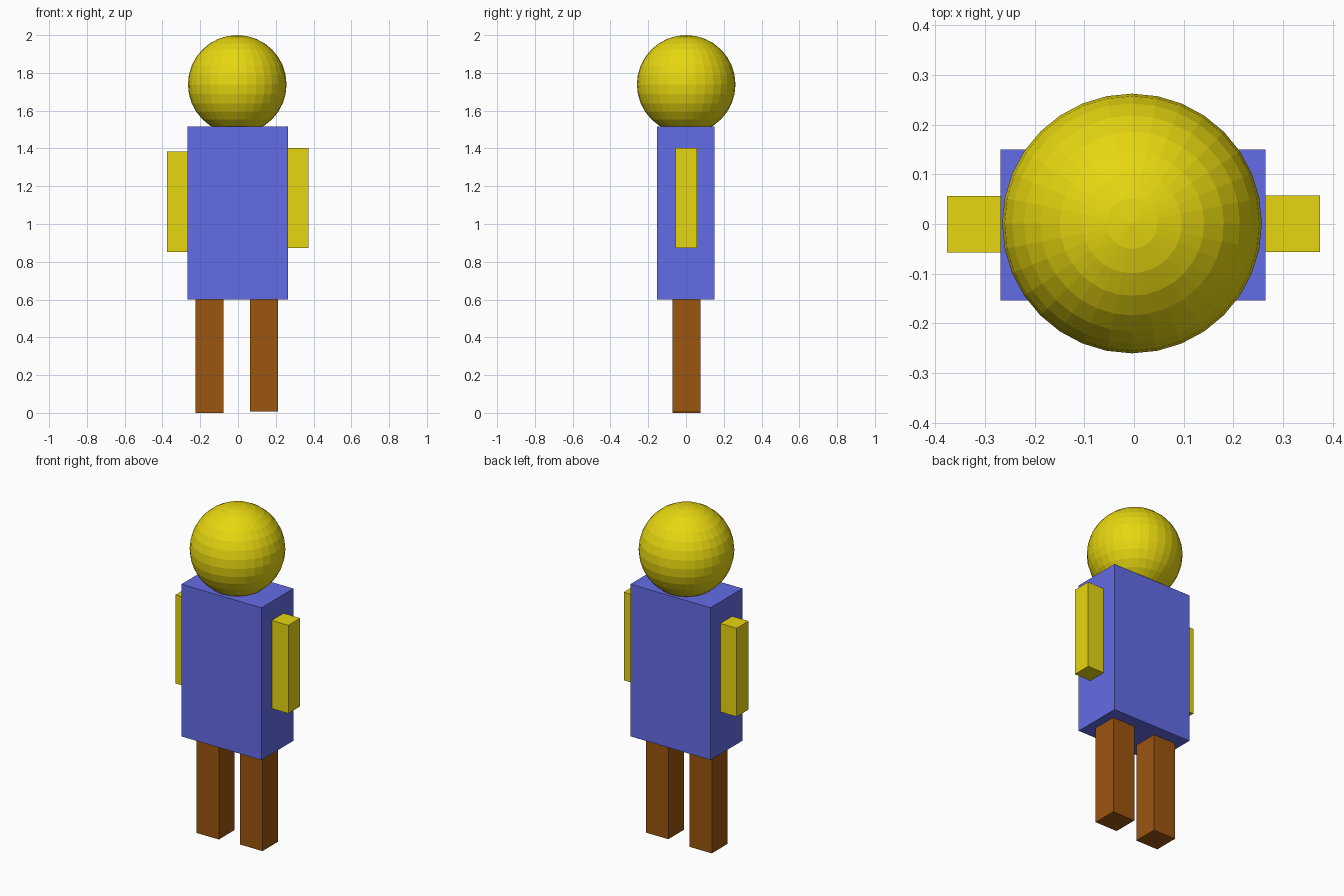
import bpy

if "Cube" in bpy.data.objects:
    bpy.data.objects.remove(bpy.data.objects["Cube"])


def material(name, rgb):
    m = bpy.data.materials.new(name)
    m.diffuse_color = (*rgb, 1)
    m.use_nodes = True
    m.node_tree.nodes["Principled BSDF"].inputs["Base Color"].default_value = m.diffuse_color
    return m


SKIN = material("yellow", (0.8, 0.68, 0.005))
SHIRT = material("blue", (0.125, 0.15, 0.79))
TROUSERS = material("brown", (0.33, 0.09, 0.005))


def box(name, x, y, z, mat):
    """Box given by its (min, max) range on each axis."""
    bpy.ops.mesh.primitive_cube_add(size=1, location=[(a + b) / 2 for a, b in (x, y, z)])
    ob = bpy.context.object
    ob.name = name
    ob.scale = [b - a for a, b in (x, y, z)]
    bpy.ops.object.transform_apply(location=False, rotation=False, scale=True)
    ob.data.materials.append(mat)
    return ob


# Torso
box("torso", (-0.268, 0.264), (-0.154, 0.15), (0.6, 1.515), SHIRT)

# Head: faceted sphere resting slightly inside the torso
bpy.ops.mesh.primitive_uv_sphere_add(segments=32, ring_count=16, radius=0.261,
                                     location=(-0.004, 0.001, 1.739))
head = bpy.context.object
head.name = "head"
head.data.materials.append(SKIN)

# Arms: the two sit at slightly different heights
box("left_arm", (-0.376, -0.262), (-0.057, 0.056), (0.853, 1.385), SKIN)
box("right_arm", (0.26, 0.374), (-0.056, 0.057), (0.872, 1.402), SKIN)

# Legs
box("left_leg", (-0.226, -0.077), (-0.072, 0.078), (0.0, 0.602), TROUSERS)
box("right_leg", (0.063, 0.213), (-0.072, 0.078), (0.008, 0.61), TROUSERS)
